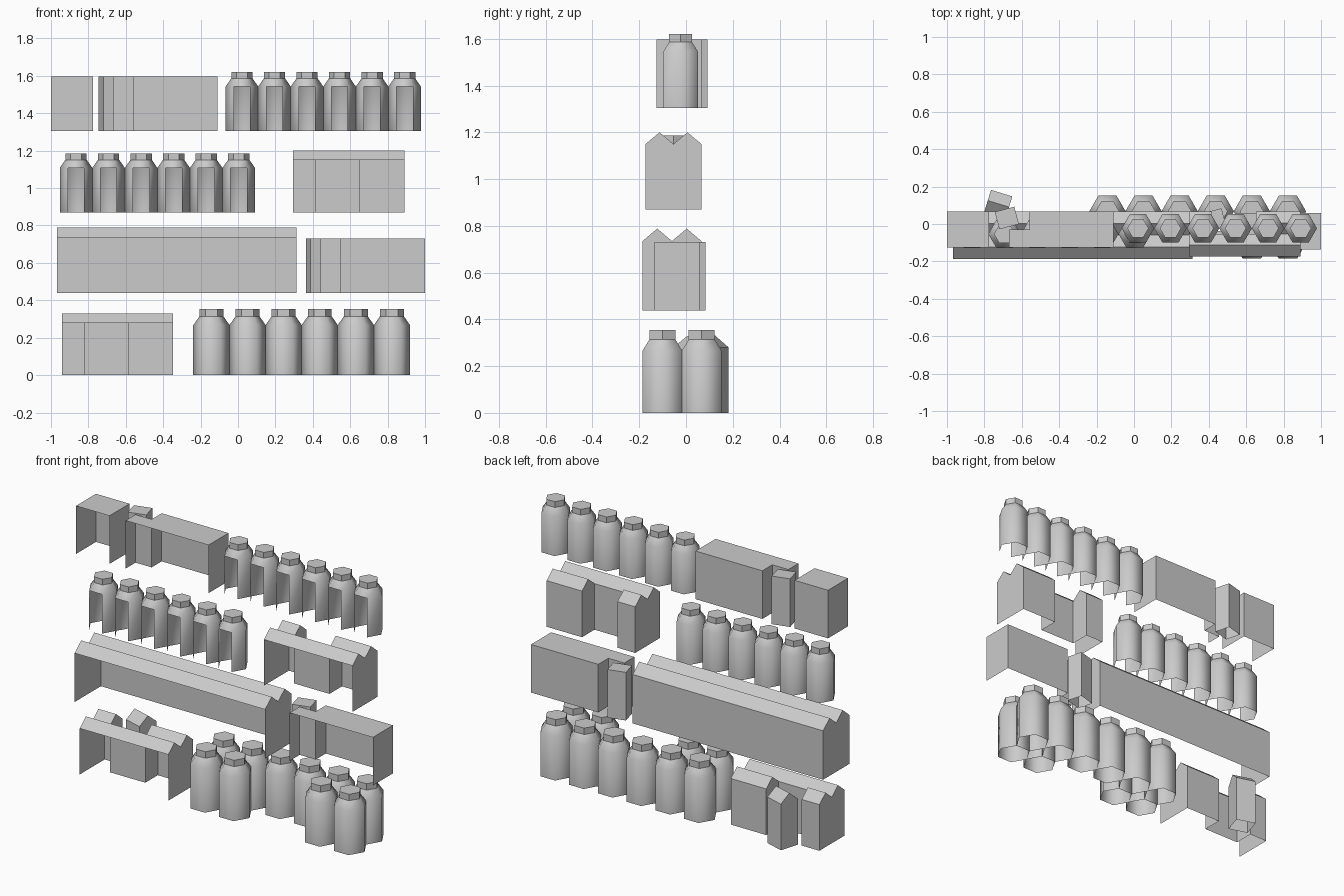
import bpy, bmesh, math
from mathutils import Matrix

cube = bpy.data.objects.get("Cube")
if cube:
    bpy.data.objects.remove(cube, do_unlink=True)

grey = bpy.data.materials.new("plain_grey")
grey.use_nodes = True
COLOUR = (0.6, 0.6, 0.6, 1)
grey.diffuse_color = COLOUR
grey.node_tree.nodes["Principled BSDF"].inputs["Base Color"].default_value = COLOUR


def finish(bm, name, loc=(0, 0, 0), angle=0):
    mesh = bpy.data.meshes.new(name)
    bm.to_mesh(mesh)
    bm.free()
    mesh.materials.append(grey)
    obj = bpy.data.objects.new(name, mesh)
    obj.matrix_world = Matrix.Translation(loc) @ Matrix.Rotation(math.radians(angle), 4, 'Z')
    bpy.context.collection.objects.link(obj)
    return obj


def face(bm, pts):
    return bm.faces.new([bm.verts.new(p) for p in pts])


def wall(bm, x0, x1, y, h, facing=1):
    """Upright panel from the floor to height h, facing +y or -y."""
    pts = [(x1, y, 0), (x0, y, 0), (x0, y, h), (x1, y, h)]
    face(bm, pts[::facing])


def cell(bm, x0, x1, y0, y1, eave, ridge):
    """Roof and two end panels; open front, back and bottom."""
    ym = (y0 + y1) / 2
    if ridge > eave:
        face(bm, [(x0, y0, eave), (x1, y0, eave), (x1, ym, ridge), (x0, ym, ridge)])
        face(bm, [(x0, ym, ridge), (x1, ym, ridge), (x1, y1, eave), (x0, y1, eave)])
        end = [(y0, 0), (y1, 0), (y1, eave), (ym, ridge), (y0, eave)]
    else:
        face(bm, [(x0, y0, eave), (x1, y0, eave), (x1, y1, eave), (x0, y1, eave)])
        end = [(y0, 0), (y1, 0), (y1, eave), (y0, eave)]
    face(bm, [(x1, y, z) for y, z in end])
    face(bm, [(x0, y, z) for y, z in reversed(end)])


def block(name, x0, x1, y0, y1, z, eave, ridge, gap=None):
    """Two rows of packs joined in one shell, with a gap in the rear row."""
    bm = bmesh.new()
    ym = (y0 + y1) / 2
    spans = [(x0, x1)]
    if gap:
        spans = [s for s in ((x0, gap[0]), (gap[1], x1)) if s[1] - s[0] > 0.001]
        wall(bm, *gap, ym, eave)
    cell(bm, x0, x1, y0, ym, eave, ridge)
    for a, b in spans:
        cell(bm, a, b, ym, y1, eave, ridge)
        wall(bm, a, b, y1, eave)
    bmesh.ops.remove_doubles(bm, verts=bm.verts, dist=0.0001)
    finish(bm, name, (0, 0, z))


def single(name, loc, angle, w, d, eave, ridge):
    """One loose pack, turned a little."""
    bm = bmesh.new()
    cell(bm, -w / 2, w / 2, -d / 2, d / 2, eave, ridge)
    wall(bm, -w / 2, w / 2, d / 2, eave)
    wall(bm, -w / 2, w / 2, -d / 2, eave, -1)
    bmesh.ops.remove_doubles(bm, verts=bm.verts, dist=0.0001)
    finish(bm, name, loc, angle)


def bottle(name, loc, size=1.0, open_front=False):
    """Six-sided bottle with sloped shoulder and cap, open below."""
    bm = bmesh.new()
    rings = []
    for r, z in ((0.087, 0), (0.087, 0.238), (0.057, 0.281), (0.057, 0.316)):
        rings.append([bm.verts.new((size * r * math.cos(k * math.pi / 3),
                                    size * r * math.sin(k * math.pi / 3),
                                    size * z)) for k in range(6)])
    for level in range(3):
        low, high = rings[level], rings[level + 1]
        for k in range(6):
            if open_front and level == 0 and k == 4:
                continue
            n = (k + 1) % 6
            f = bm.faces.new((low[k], low[n], high[n], high[k]))
            f.smooth = level < 2
    bm.faces.new(rings[3])
    cap_base = set(rings[2])
    for e in bm.edges:
        if set(e.verts) <= cap_base:
            e.smooth = False
    finish(bm, name, loc)


# Top row: flat boxes and bottles
BOX = 0.292
block("top_box_end", -1.0, -0.775, -0.126, 0.066, 1.305, BOX, BOX)
block("top_box_stack", -0.667, -0.11, -0.126, 0.066, 1.305, BOX, BOX, (-0.667, -0.559))
single("top_loose_box", (-0.68, 0.032, 1.305), 15, 0.108, 0.096, BOX, BOX)

# Third row: flat boxes and the long gabled carton run
block("lower_box_stack", 0.441, 1.0, -0.135, 0.058, 0.438, BOX, BOX, (0.441, 0.549))
single("lower_loose_box", (0.428, 0.024, 0.438), 15, 0.108, 0.096, BOX, BOX)
block("long_cartons", -0.967, 0.312, -0.186, 0.066, 0.438, 0.297, 0.35)

# Gabled cartons in the second and bottom rows
for name, x, z in (("upper_cartons", 0.295, 0.87), ("bottom_cartons", -0.942, 0)):
    block(name, x, x + 0.595, -0.173, 0.066, z, 0.28, 0.33, (x + 0.119, x + 0.357))
single("loose_carton", (-0.725, 0.108, 0), -17, 0.119, 0.119, 0.28, 0.33)

# Bottles
for i in range(6):
    bottle("top_bottle", (0.021 + 0.174 * i, -0.023, 1.305), open_front=True)
    bottle("upper_bottle", (-0.866 + 0.174 * i, -0.053, 0.87), open_front=True)
    x = -0.142 + 0.193 * i
    bottle("bottom_bottle", (x, 0.067, 0), 1.12)
    if i not in (2, 3):
        bottle("bottom_front_bottle", (x, -0.101, 0), 1.12)
